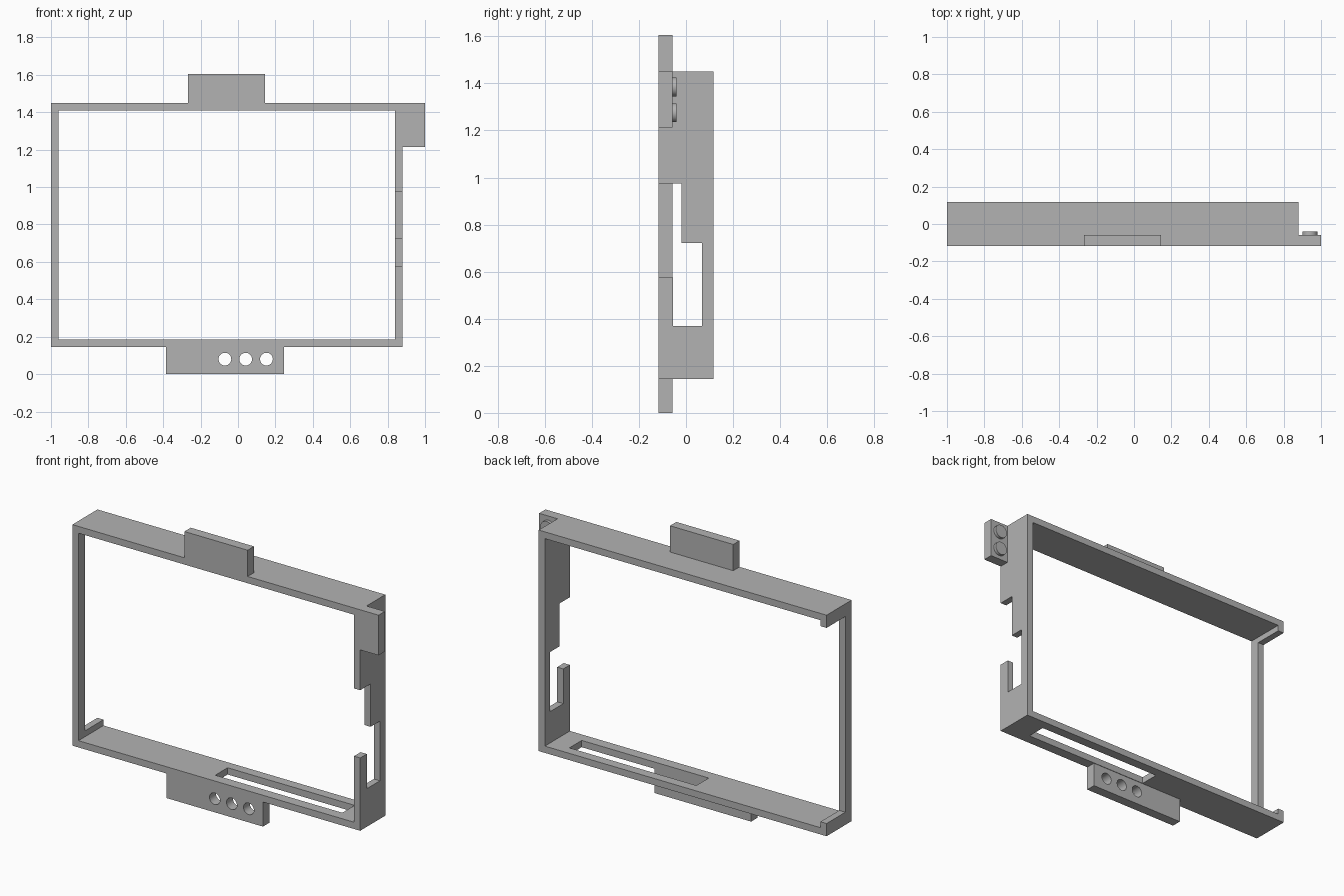
import bpy, bmesh, math
from mathutils import Vector

if "Cube" in bpy.data.objects:
    bpy.data.objects.remove(bpy.data.objects["Cube"], do_unlink=True)

grey = bpy.data.materials.new("plain grey")
grey.use_nodes = True
grey.diffuse_color = (0.45, 0.45, 0.45, 1)
grey.node_tree.nodes["Principled BSDF"].inputs["Base Color"].default_value = grey.diffuse_color

# Main levels
LEFT, RIGHT, WALL = -1.0, 0.88, 0.04
FRONT, BACK = -0.117, 0.117
BOTTOM, TOP = 0.145, 1.45
TAB_BACK = -0.058
HOLE_R = 0.034


def finish(name, bm):
    bmesh.ops.recalc_face_normals(bm, faces=bm.faces)
    mesh = bpy.data.meshes.new(name)
    bm.to_mesh(mesh)
    bm.free()
    mesh.materials.append(grey)
    obj = bpy.data.objects.new(name, mesh)
    bpy.context.collection.objects.link(obj)
    return obj


def box(name, x, y, z):
    bm = bmesh.new()
    bmesh.ops.create_cube(bm, size=1)
    for v in bm.verts:
        v.co = Vector(r[0] if c < 0 else r[1] for c, r in zip(v.co, (x, y, z)))
    return finish(name, bm)


def side_panel(name, x, outline):
    """Extrude a (y, z) outline sideways by one wall thickness."""
    bm = bmesh.new()
    face = bm.faces.new([bm.verts.new((x, y, z)) for y, z in outline])
    ext = bmesh.ops.extrude_face_region(bm, geom=[face])["geom"]
    verts = [e for e in ext if isinstance(e, bmesh.types.BMVert)]
    bmesh.ops.translate(bm, verts=verts, vec=(WALL, 0, 0))
    return finish(name, bm)


def rod(x, z, radius, y0, y1):
    """Cylinder running front to back."""
    bm = bmesh.new()
    bmesh.ops.create_cone(bm, cap_ends=True, segments=40, radius1=radius,
                          radius2=radius, depth=y1 - y0)
    for v in bm.verts:
        v.co = (x + v.co.x, (y0 + y1) / 2 + v.co.z, z + v.co.y)
    obj = finish("helper", bm)
    obj.hide_render = True
    return obj


def combine(obj, tool, operation):
    bpy.context.view_layer.objects.active = obj
    mod = obj.modifiers.new("cut", "BOOLEAN")
    mod.operation, mod.object, mod.solver = operation, tool, "EXACT"
    bpy.ops.object.modifier_apply(modifier=mod.name)
    bpy.data.objects.remove(tool, do_unlink=True)


def tab(name, x, z, holes, raised=False):
    """Mounting tab with holes, each with a raised collar or a wider recess behind."""
    obj = box(name, x, (FRONT, TAB_BACK), z)
    for hx, hz in holes:
        if raised:
            combine(obj, rod(hx, hz, 0.04, FRONT + 0.02, -0.04), "UNION")
        else:
            combine(obj, rod(hx, hz, 0.043, TAB_BACK - 0.02, 0), "DIFFERENCE")
        combine(obj, rod(hx, hz, HOLE_R, FRONT - 0.1, 0.1), "DIFFERENCE")
    bpy.ops.object.select_all(action="DESELECT")
    obj.select_set(True)
    bpy.context.view_layer.objects.active = obj
    bpy.ops.object.shade_smooth_by_angle(angle=math.radians(30))


# Top and bottom plates, the bottom one with a long slot
inner = (LEFT + WALL, RIGHT - WALL)
box("top_plate", inner, (FRONT, BACK), (TOP - WALL, TOP))
bottom = box("bottom_plate", inner, (FRONT, BACK), (BOTTOM, BOTTOM + WALL))
slot = box("helper", (-0.11, 0.72), (-0.055, 0.06), (BOTTOM - 0.1, BOTTOM + 0.1))
combine(bottom, slot, "DIFFERENCE")

# Closed-side wall with its stepped cut-out
side_panel("left_wall", RIGHT - WALL, [
    (FRONT, BOTTOM), (BACK, BOTTOM), (BACK, TOP), (FRONT, TOP),
    (FRONT, 0.975), (-0.02, 0.975), (-0.02, 0.722), (0.067, 0.722),
    (0.067, 0.37), (-0.055, 0.37), (-0.055, 0.575), (FRONT, 0.575)])

# Open side: front post with a short lip at each end
LIP = 0.075
side_panel("right_post", LEFT, [
    (FRONT, BOTTOM), (BACK, BOTTOM), (BACK, BOTTOM + LIP), (TAB_BACK, BOTTOM + LIP),
    (TAB_BACK, TOP - LIP), (BACK, TOP - LIP), (BACK, TOP), (FRONT, TOP)])

# Mounting tabs
tab("top_tab", (-0.268, 0.145), (TOP, 1.605),
    [(-0.063 + i * 0.107, 1.53) for i in (-1, 0, 1)])
tab("bottom_tab", (-0.385, 0.245), (0, BOTTOM),
    [(-0.07 + i * 0.111, 0.08) for i in range(-2, 3)])
tab("side_tab", (RIGHT, 1.0), (1.213, TOP),
    [(0.94, 1.385), (0.94, 1.275)], raised=True)
